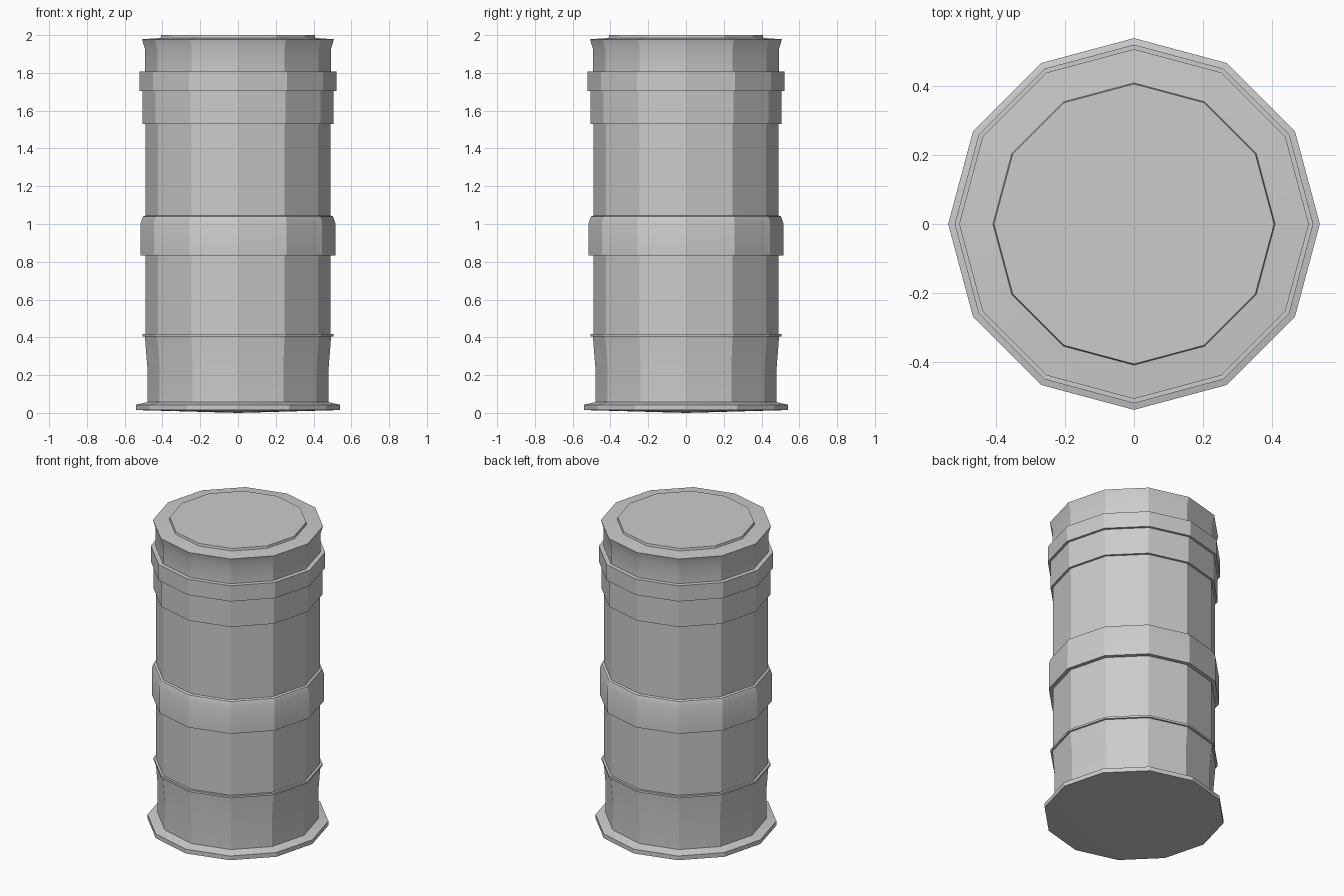
import bpy, bmesh, math

if "Cube" in bpy.data.objects:
    bpy.data.objects.remove(bpy.data.objects["Cube"])

SIDES = 12


def lathe(name, profile):
    """Revolve (radius, z) points, listed bottom to top, into a faceted shell."""
    bm = bmesh.new()
    rings = []
    for r, z in profile:
        if r == 0:
            rings.append([bm.verts.new((0, 0, z))] * SIDES)
        else:
            rings.append([bm.verts.new((r * math.cos(2 * math.pi * i / SIDES),
                                        r * math.sin(2 * math.pi * i / SIDES), z))
                          for i in range(SIDES)])
    for a, b in zip(rings, rings[1:]):
        for i in range(SIDES):
            j = (i + 1) % SIDES
            loop = list(dict.fromkeys((a[i], a[j], b[j], b[i])))
            bm.faces.new(loop)
    mesh = bpy.data.meshes.new(name)
    bm.to_mesh(mesh)
    bm.free()
    # soften only the shallow bends, keep the facets crisp
    mesh.shade_smooth()
    mesh.set_sharp_from_angle(angle=math.radians(25))
    obj = bpy.data.objects.new(name, mesh)
    bpy.context.collection.objects.link(obj)
    return obj


# Foot flange with slightly dished underside
lathe("base_flange", [(0, 0), (0.54, 0.015), (0.54, 0.043), (0.48, 0.057)])
# Lower wall, flaring up to the thin ring
lathe("lower_wall", [(0.48, 0.057), (0.48, 0.24), (0.493, 0.405)])
lathe("lower_ring", [(0.493, 0.405), (0.505, 0.405), (0.505, 0.418), (0.49, 0.418)])
# Main wall and the soft-topped middle band
lathe("middle_wall", [(0.49, 0.418), (0.49, 0.833)])
lathe("middle_band", [(0.49, 0.833), (0.515, 0.833), (0.515, 1.005),
                      (0.503, 1.04), (0.49, 1.045)])
lathe("upper_wall", [(0.49, 1.045), (0.49, 1.53)])
# Collar and clamp ring below the lid
lathe("collar", [(0.49, 1.53), (0.505, 1.53), (0.505, 1.705)])
lathe("clamp_ring", [(0.505, 1.705), (0.521, 1.705), (0.521, 1.808), (0.492, 1.808)])
# Neck with flared lip, and raised lid disc
lathe("neck", [(0.492, 1.808), (0.492, 1.925), (0.508, 1.978), (0.41, 1.985)])
lathe("lid_disc", [(0.41, 1.985), (0.407, 2.0), (0, 2.0)])
